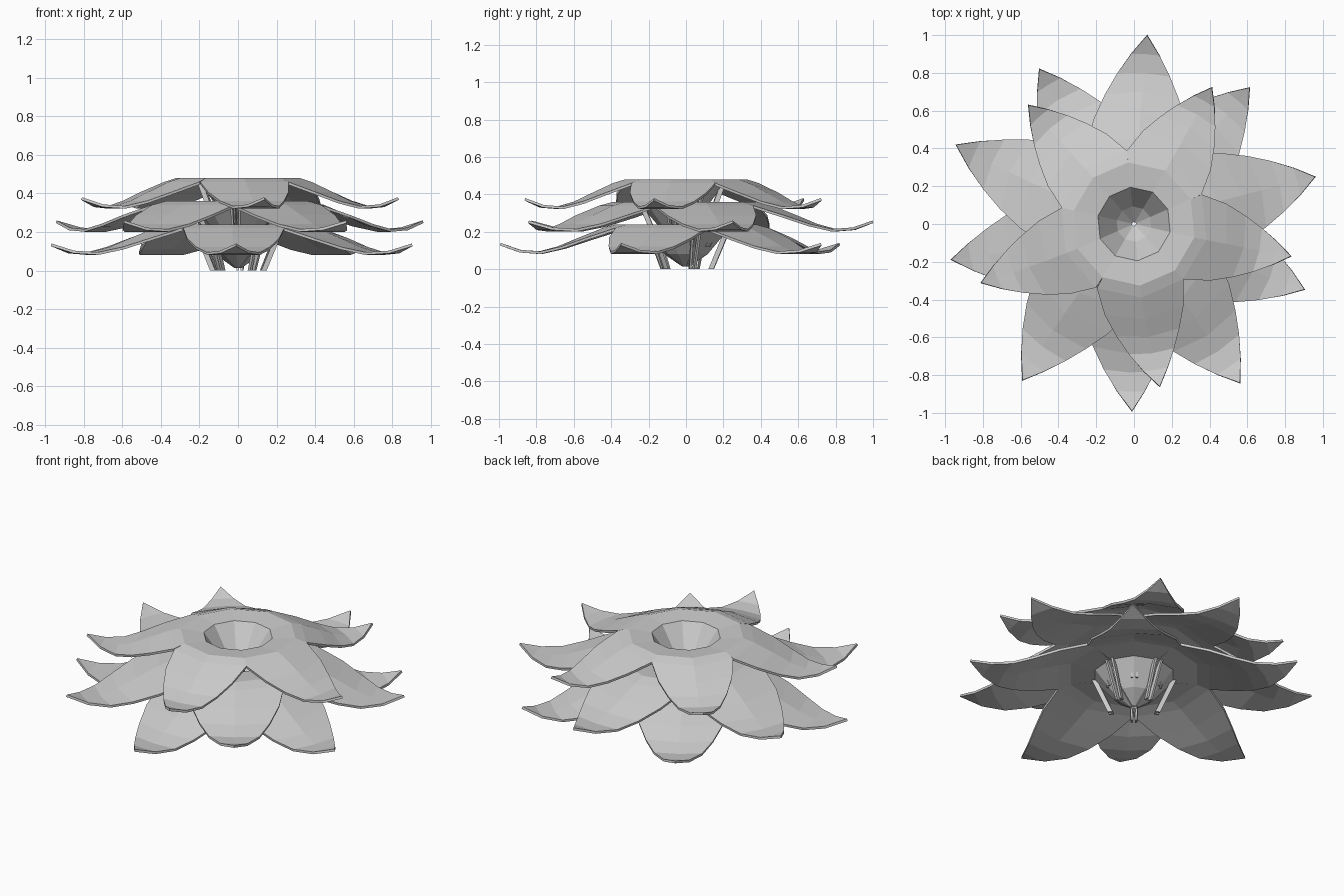
import bpy
from math import cos, sin, radians, asin
from mathutils import Vector

if "Cube" in bpy.data.objects:
    bpy.data.objects.remove(bpy.data.objects["Cube"])

# petal rows: (radius / tip radius, height below the rim, half width / tip radius)
ROWS = [(0.012, -0.215, 0), (0.11, -0.15, 0), (0.23, -0.012, 0), (0.385, 0.0, 0),
        (0.46, -0.02, 0.27), (0.59, -0.072, 0.245), (0.70, -0.118, 0.195),
        (0.80, -0.145, 0.14), (0.90, -0.137, 0.075)]

# tiers: name, rim height, regular phase, (tip angle, tip radius) per petal
TIERS = [
    ("upper", 0.48, 59.5, [(60.3, .83), (131.6, .84), (201, .867), (279, .87), (348.4, .847)]),
    ("middle", 0.36, 15.0, [(14.6, .99), (86, 1.0), (156, 1.03), (234.5, 1.015), (303.7, 1.01)]),
    ("lower", 0.24, 50.1, [(49.7, .945), (121.4, .96), (191, .985), (269.4, .99), (339, .966)]),
]


def make_object(name, verts, faces):
    me = bpy.data.meshes.new(name)
    me.from_pydata(verts, [], faces)
    me.update()
    ob = bpy.data.objects.new(name, me)
    bpy.context.collection.objects.link(ob)
    return ob


def petal(name, rim, base, tip_angle, tip_r, mean_r):
    """Three-point rows sweep out of the cup, over the rim and up to a pointed tip."""
    verts, faces = [], []
    swing = radians(tip_angle) - base
    for u, z, w in ROWS:
        outer = max(0.0, (u - 0.385) / 0.615)
        r = u * (mean_r + (tip_r - mean_r) * outer)
        half = asin(w / u) if w else radians(36)
        a = base + swing * outer
        for t in (-1, 0, 1):
            verts.append((r * cos(a + t * half), r * sin(a + t * half), rim + z))
    a = radians(tip_angle)
    verts.append((tip_r * cos(a), tip_r * sin(a), rim - 0.10))
    n = len(ROWS)
    for i in range(n - 1):
        for j in range(2):
            k = 3 * i + j
            faces.append((k, k + 3, k + 4, k + 1))
    k = 3 * (n - 1)
    faces += [(k, 3 * n, k + 1), (k + 1, 3 * n, k + 2)]
    ob = make_object(name, verts, faces)
    mod = ob.modifiers.new("thickness", 'SOLIDIFY')
    mod.thickness = 0.014
    mod.offset = -1


def rib(name, rim, angle, scale):
    """Thin bar running up the outside of the cup beside a petal seam."""
    radial = Vector((cos(angle), sin(angle), 0))
    side = Vector((-sin(angle), cos(angle), 0)) * 0.006
    verts = []
    for r, z in ((0.14, -0.24), (0.235, -0.02)):
        c = radial * r * scale + Vector((0, 0, rim + z))
        d = radial * 0.014
        verts += [c - side - d, c + side - d, c + side + d, c - side + d]
    make_object(name, verts, [(3, 2, 1, 0), (4, 5, 6, 7), (0, 1, 5, 4),
                              (1, 2, 6, 5), (2, 3, 7, 6), (3, 0, 4, 7)])


for tier, rim, phase, tips in TIERS:
    mean_r = sum(t[1] for t in tips) / 5
    for i, (ang, r) in enumerate(tips):
        base = radians(phase + 72 * i)
        petal(f"{tier}_petal_{i + 1}", rim, base, ang, r, mean_r)
        # pair of ribs at the seam
        for s in (-1, 1):
            rib(f"{tier}_rib_{i + 1}", rim, base + radians(36 + 5 * s), mean_r)
